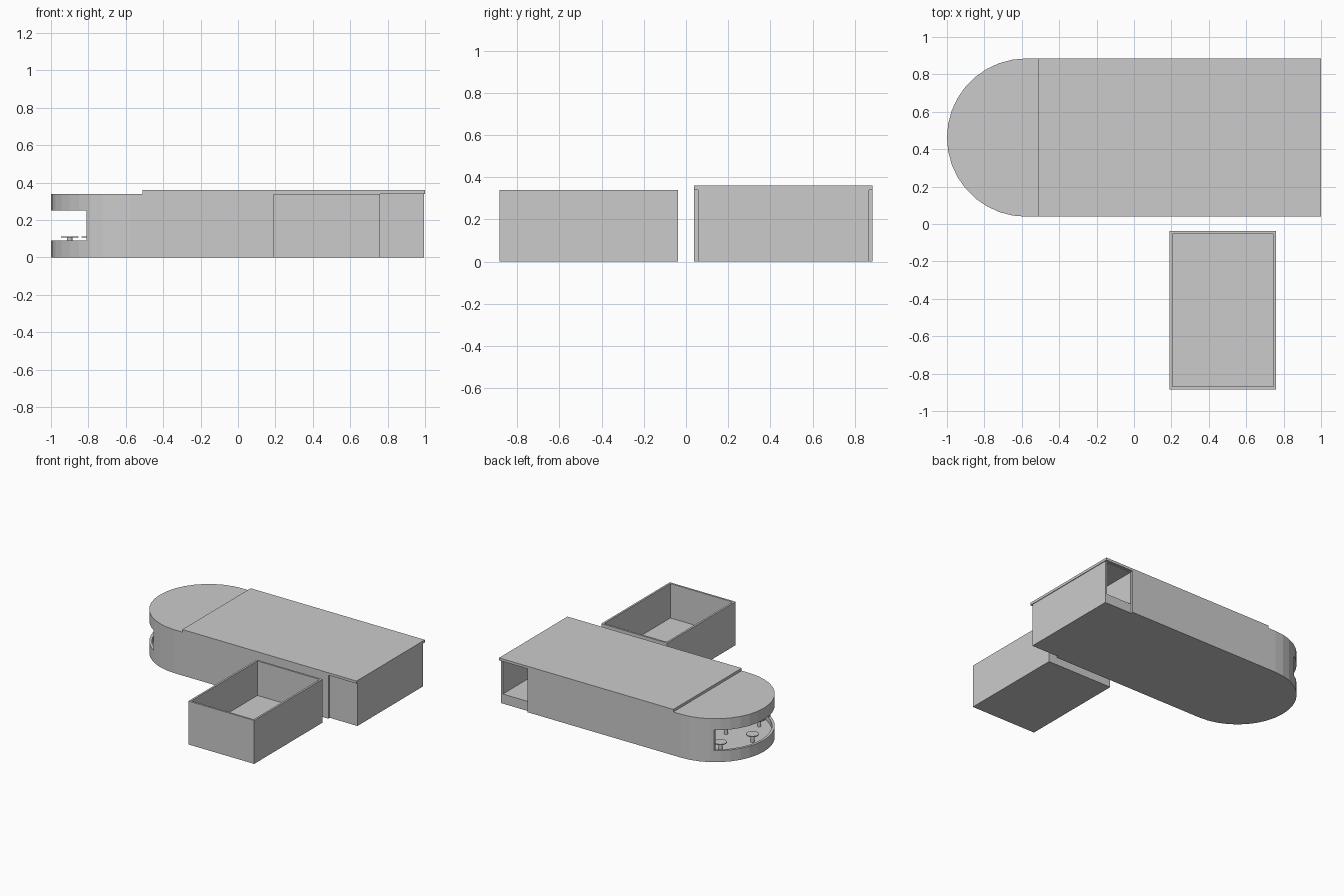
import bpy, bmesh, math

if "Cube" in bpy.data.objects:
    bpy.data.objects.remove(bpy.data.objects["Cube"])


def prism(name, pts, z0, z1):
    """Vertical prism from a plan outline."""
    bm = bmesh.new()
    face = bm.faces.new([bm.verts.new((x, y, z0)) for x, y in pts])
    new = bmesh.ops.extrude_face_region(bm, geom=[face])["geom"]
    bmesh.ops.translate(bm, vec=(0, 0, z1 - z0),
                        verts=[v for v in new if isinstance(v, bmesh.types.BMVert)])
    bmesh.ops.recalc_face_normals(bm, faces=bm.faces)
    mesh = bpy.data.meshes.new(name)
    bm.to_mesh(mesh)
    bm.free()
    ob = bpy.data.objects.new(name, mesh)
    bpy.context.collection.objects.link(ob)
    return ob


def box(name, x0, x1, y0, y1, z0, z1):
    return prism(name, [(x0, y0), (x1, y0), (x1, y1), (x0, y1)], z0, z1)


def cut(ob, *cutters):
    """Subtract each cutter and then remove it."""
    for c in cutters:
        m = ob.modifiers.new("cut", "BOOLEAN")
        m.operation, m.solver, m.object = "DIFFERENCE", "EXACT", c
        bpy.context.view_layer.objects.active = ob
        bpy.ops.object.modifier_apply(modifier=m.name)
        bpy.data.objects.remove(c)


CX, CY, R, N = -0.577, 0.462, 0.423, 18


def round_end(r, x_end):
    """Plan outline with a half circle on the left."""
    arc = [(CX + r * math.cos(a), CY + r * math.sin(a))
           for a in (math.pi / 2 + math.pi * i / N for i in range(N + 1))]
    return arc + [(x_end, CY - r), (x_end, CY + r)]


# Main hall with hollow rounded end and wraparound window
hall = prism("main_hall", round_end(R, 0.755), 0, 0.34)
cut(hall,
    prism("room_cutter", round_end(R - 0.02, -0.52), 0.05, 0.32),
    box("window_cutter", -1.1, -0.81, -0.1, 1.1, 0.09, 0.25))

# Recessed end block, open at the back
end = box("end_block", 0.755, 0.995, 0.057, 0.867, 0, 0.343)
cut(end, box("end_cutter", 0.76, 0.98, 0.075, 1.0, 0.075, 0.335))

# Raised roof slab
box("roof_slab", -0.51, 1.0, 0.039, 0.885, 0.34, 0.36)

# Detached open tray
tray = box("open_tray", 0.19, 0.76, -0.885, -0.038, 0, 0.34)
cut(tray, box("tray_cutter", 0.205, 0.745, -0.87, -0.053, 0.07, 0.5))

# Round tables inside the curved room
spots = [(-0.90, CY), (-0.79, CY + 0.24), (-0.79, CY - 0.24), (-0.67, CY)]
for i, (x, y) in enumerate(spots):
    for part, r, z0, z1 in (("stem", 0.014, 0.05, 0.107), ("top", 0.046, 0.106, 0.113)):
        prism(f"table_{part}_{i + 1}",
              [(x + r * math.cos(k * math.pi / 8), y + r * math.sin(k * math.pi / 8))
               for k in range(16)], z0, z1)
